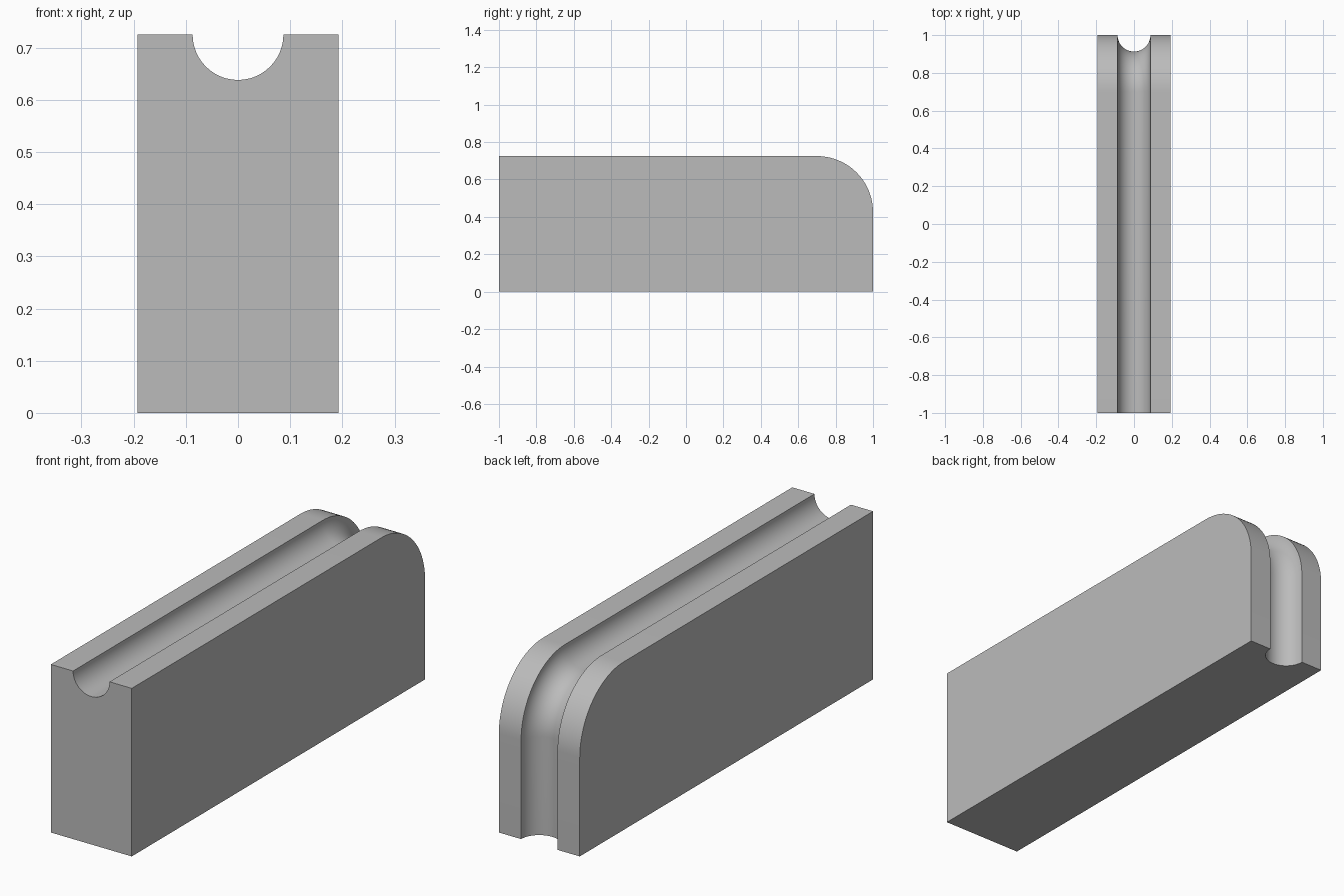
import bpy, bmesh, math
from mathutils import Vector

cube = bpy.data.objects.get("Cube")
if cube:
    bpy.data.objects.remove(cube, do_unlink=True)

HALF_W, HEIGHT, HALF_L = 0.193, 0.725, 1.0
BEND, GROOVE = 0.3, 0.087
BEND_STEPS, GROOVE_STEPS = 24, 24

# Cross-section: (across, depth below the rim) with a half-round groove
profile = [(-HALF_W, 0)]
for i in range(GROOVE_STEPS + 1):
    a = math.pi * i / GROOVE_STEPS
    profile.append((-GROOVE * math.cos(a), GROOVE * math.sin(a)))
profile.append((HALF_W, 0))

# Path: along the top, round the back corner, down to the base
path = [(-HALF_L, HEIGHT, 0)]
for i in range(BEND_STEPS + 1):
    a = math.pi / 2 * i / BEND_STEPS
    path.append((HALF_L - BEND + BEND * math.sin(a),
                 HEIGHT - BEND + BEND * math.cos(a), a))
path.append((HALF_L, 0, math.pi / 2))

# Sweep the grooved rim along the path
bm = bmesh.new()
rows = [[bm.verts.new((x, y - d * math.sin(a), z - d * math.cos(a)))
         for x, d in profile] for y, z, a in path]
for r0, r1 in zip(rows, rows[1:]):
    for j in range(len(profile) - 1):
        bm.faces.new((r0[j], r0[j + 1], r1[j + 1], r1[j]))

# Close the two sides, front and base
low = [bm.verts.new((x, -HALF_L, 0)) for x in (-HALF_W, HALF_W)]
bm.faces.new([r[0] for r in rows] + [low[0]])
bm.faces.new([r[-1] for r in rows] + [low[1]])
bm.faces.new(rows[0] + [low[1], low[0]])
bm.faces.new(rows[-1] + [low[1], low[0]])
bmesh.ops.recalc_face_normals(bm, faces=bm.faces)

mesh = bpy.data.meshes.new("grooved_block")
bm.to_mesh(mesh)
bm.free()
block = bpy.data.objects.new("grooved_block", mesh)
bpy.context.collection.objects.link(block)

# Plain grey finish
grey = bpy.data.materials.new("light_grey")
grey.use_nodes = True
colour = (0.5, 0.5, 0.5, 1)
grey.diffuse_color = colour
grey.node_tree.nodes["Principled BSDF"].inputs["Base Color"].default_value = colour
mesh.materials.append(grey)

# Smooth curves, crisp edges
bpy.ops.object.select_all(action='DESELECT')
block.select_set(True)
bpy.context.view_layer.objects.active = block
bpy.ops.object.shade_smooth_by_angle(angle=math.radians(30))
